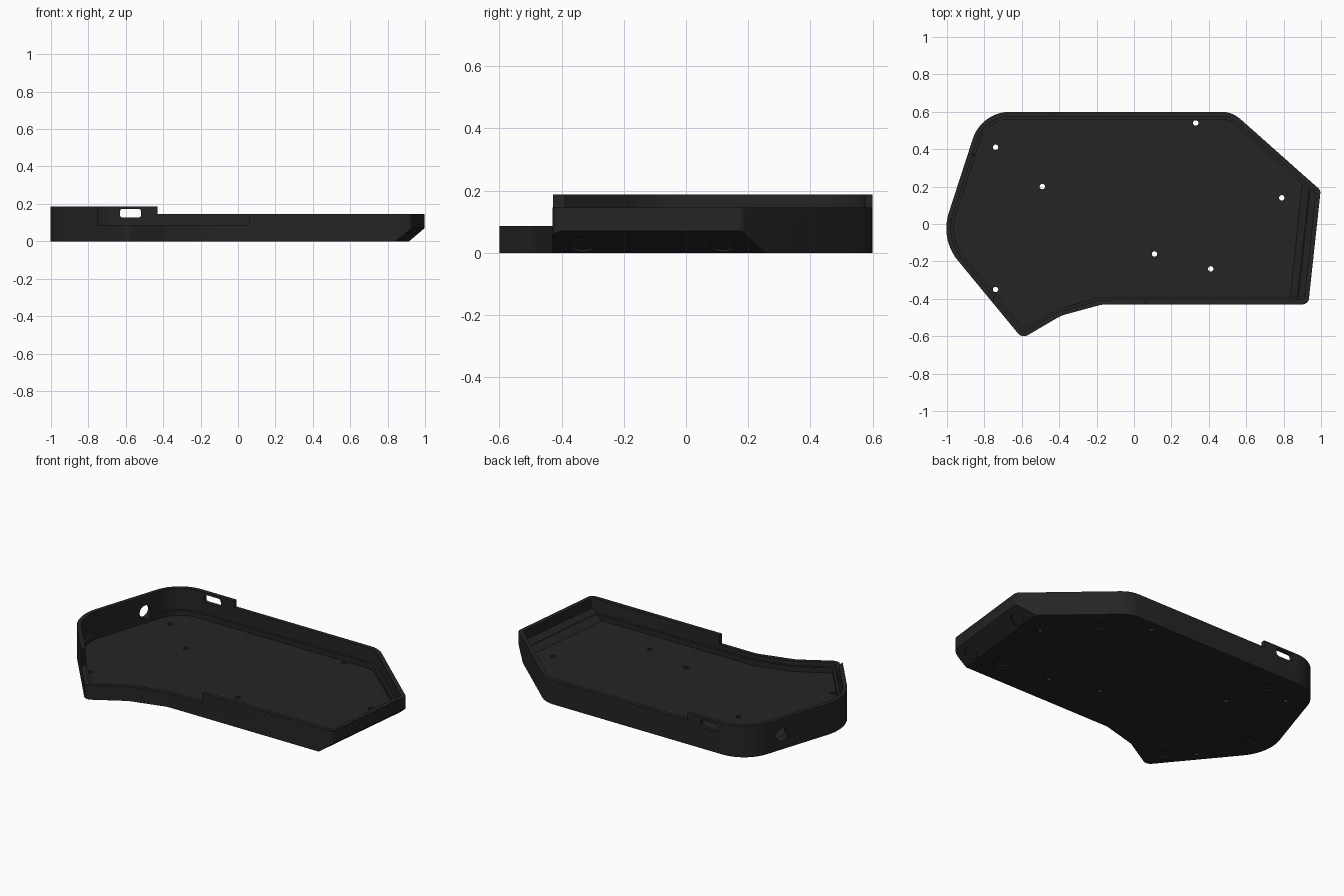
import bpy, bmesh, math
from mathutils import Vector, Matrix

if "Cube" in bpy.data.objects:
    bpy.data.objects.remove(bpy.data.objects["Cube"])

# Outline corners, counter-clockwise: x, y, fillet radius (negative marks an inward corner)
CORNERS = [(-0.815, 0.6, 0.21), (-1.036, -0.081, 0.27), (-0.598, -0.612, 0.04),
           (-0.39, -0.49, -0.15), (-0.17, -0.43, -0.15), (0.932, -0.43, 0.035),
           (0.998, 0.18, 0.03), (0.525, 0.6, 0.15)]

# Sloped underside along the right edge
EDGE_N = Vector((1, -0.107, 0)).normalized()
SLOPE_N = (EDGE_N * 0.07 - Vector((0, 0, 0.09))).normalized()
SLOPE_P = Vector((0.932, -0.43, 0.07))

charcoal = bpy.data.materials.new("charcoal")
charcoal.diffuse_color = (0.018, 0.018, 0.018, 1)
charcoal.use_nodes = True
charcoal.node_tree.nodes["Principled BSDF"].inputs["Base Color"].default_value = charcoal.diffuse_color


def outline(inset):
    """Rounded outline, moved inward by inset."""
    n = len(CORNERS)
    p = [Vector(c[:2]) for c in CORNERS]
    d = [(p[(i + 1) % n] - p[i]).normalized() for i in range(n)]
    pts = []
    for i in range(n):
        a, b = d[i - 1], d[i]
        na, nb = Vector((-a.y, a.x)), Vector((-b.y, b.x))
        corner = p[i] + (na + nb) * inset / (1 + na.dot(nb))
        r = CORNERS[i][2]
        r = max(r - inset, 0.012) if r > 0 else r - inset
        turn = math.atan2(a.x * b.y - a.y * b.x, a.dot(b))
        start = corner - a * abs(r * math.tan(turn / 2))
        centre = start + na * r
        steps = max(4, int(abs(r) * abs(turn) * 50))
        for k in range(steps + 1):
            pts.append(centre + Matrix.Rotation(turn * k / steps, 2) @ (start - centre))
    return pts


def finish(name, bm):
    bmesh.ops.recalc_face_normals(bm, faces=bm.faces)
    me = bpy.data.meshes.new(name)
    bm.to_mesh(me)
    bm.free()
    me.materials.append(charcoal)
    ob = bpy.data.objects.new(name, me)
    bpy.context.collection.objects.link(ob)
    return ob


def slab(name, inset, z0, z1, slope_shift):
    """Prism of the outline with the right lower edge sliced off."""
    bm = bmesh.new()
    face = bm.faces.new([bm.verts.new((q.x, q.y, z0)) for q in outline(inset)])
    ext = bmesh.ops.extrude_face_region(bm, geom=[face])
    bmesh.ops.translate(bm, vec=(0, 0, z1 - z0),
                        verts=[v for v in ext["geom"] if isinstance(v, bmesh.types.BMVert)])
    cut = bmesh.ops.bisect_plane(bm, geom=bm.verts[:] + bm.edges[:] + bm.faces[:],
                                 plane_co=SLOPE_P - SLOPE_N * slope_shift,
                                 plane_no=SLOPE_N, clear_outer=True)
    edges = [e for e in cut["geom_cut"] if isinstance(e, bmesh.types.BMEdge)]
    bmesh.ops.holes_fill(bm, edges=edges, sides=0)
    return finish(name, bm)


def box(x0, x1, y0, y1, z0, z1, bevel=0):
    bm = bmesh.new()
    bmesh.ops.create_cube(bm, size=1, matrix=Matrix.Translation(
        ((x0 + x1) / 2, (y0 + y1) / 2, (z0 + z1) / 2)) @ Matrix.Diagonal((x1 - x0, y1 - y0, z1 - z0, 1)))
    if bevel:
        along_y = [e for e in bm.edges if abs(e.verts[0].co.y - e.verts[1].co.y) > 0.01]
        bmesh.ops.bevel(bm, geom=along_y, offset=bevel, segments=4, profile=0.5, affect='EDGES')
    return finish("cutter", bm)


def rod(centre, axis, radius, depth, sides=24):
    bm = bmesh.new()
    rot = Vector(axis).to_track_quat('Z', 'Y').to_matrix().to_4x4()
    bmesh.ops.create_cone(bm, cap_ends=True, segments=sides, radius1=radius, radius2=radius,
                          depth=depth, matrix=Matrix.Translation(centre) @ rot)
    return finish("cutter", bm)


def carve(target, cutter):
    cutter.hide_render = True
    mod = target.modifiers.new("cut", 'BOOLEAN')
    mod.operation, mod.solver, mod.object = 'DIFFERENCE', 'EXACT', cutter
    bpy.context.view_layer.objects.active = target
    bpy.ops.object.modifier_apply(modifier=mod.name)
    bpy.data.objects.remove(cutter)


# Tray body, hollowed with a narrow ledge inside
tray = slab("case_tray", 0, 0, 0.187, 0)
carve(tray, slab("cutter", 0.025, 0.06, 0.3, 0.027))
carve(tray, slab("cutter", 0.04, 0.03, 0.29, 0.03))

# Rim steps: tall back left, medium elsewhere, low at the front
carve(tray, box(-0.43, 1.2, -0.8, 0.8, 0.145, 0.4))
carve(tray, box(-0.75, 0.06, -0.8, -0.3, 0.086, 0.4))

# Cable port in the back wall and round socket in the left wall
carve(tray, box(-0.632, -0.518, 0.5, 0.7, 0.126, 0.174, 0.016))
carve(tray, rod((-0.89, 0.36, 0.09), (-0.95, 0.31, 0), 0.038, 0.2, 32))

# Screw holes through the floor
for x, y in [(-0.74, 0.41), (-0.49, 0.2), (-0.74, -0.35), (0.11, -0.16),
             (0.41, -0.24), (0.79, 0.14), (0.33, 0.54)]:
    carve(tray, rod((x, y, 0.02), (0, 0, 1), 0.0145, 0.12, 20))

# Shallow foot recesses under the floor
for x, y in [(0.58, 0.38), (0.73, -0.27), (-0.56, 0.46), (-0.59, -0.47), (-0.87, -0.06)]:
    carve(tray, rod((x, y, 0), (0, 0, 1), 0.042, 0.016, 32))

# Foot recesses on the sloped underside
for y in (-0.34, 0.11):
    on_edge = SLOPE_P + Vector((0.107, 1, 0)) * (y + 0.43)
    spot = on_edge - EDGE_N * 0.0545 - Vector((0, 0, 0.0424))
    carve(tray, rod(spot, SLOPE_N, 0.04, 0.016, 32))

# Smooth the rounded corners, keep hard edges
bpy.ops.object.select_all(action='DESELECT')
tray.select_set(True)
bpy.context.view_layer.objects.active = tray
bpy.ops.object.shade_smooth_by_angle(angle=math.radians(30))
